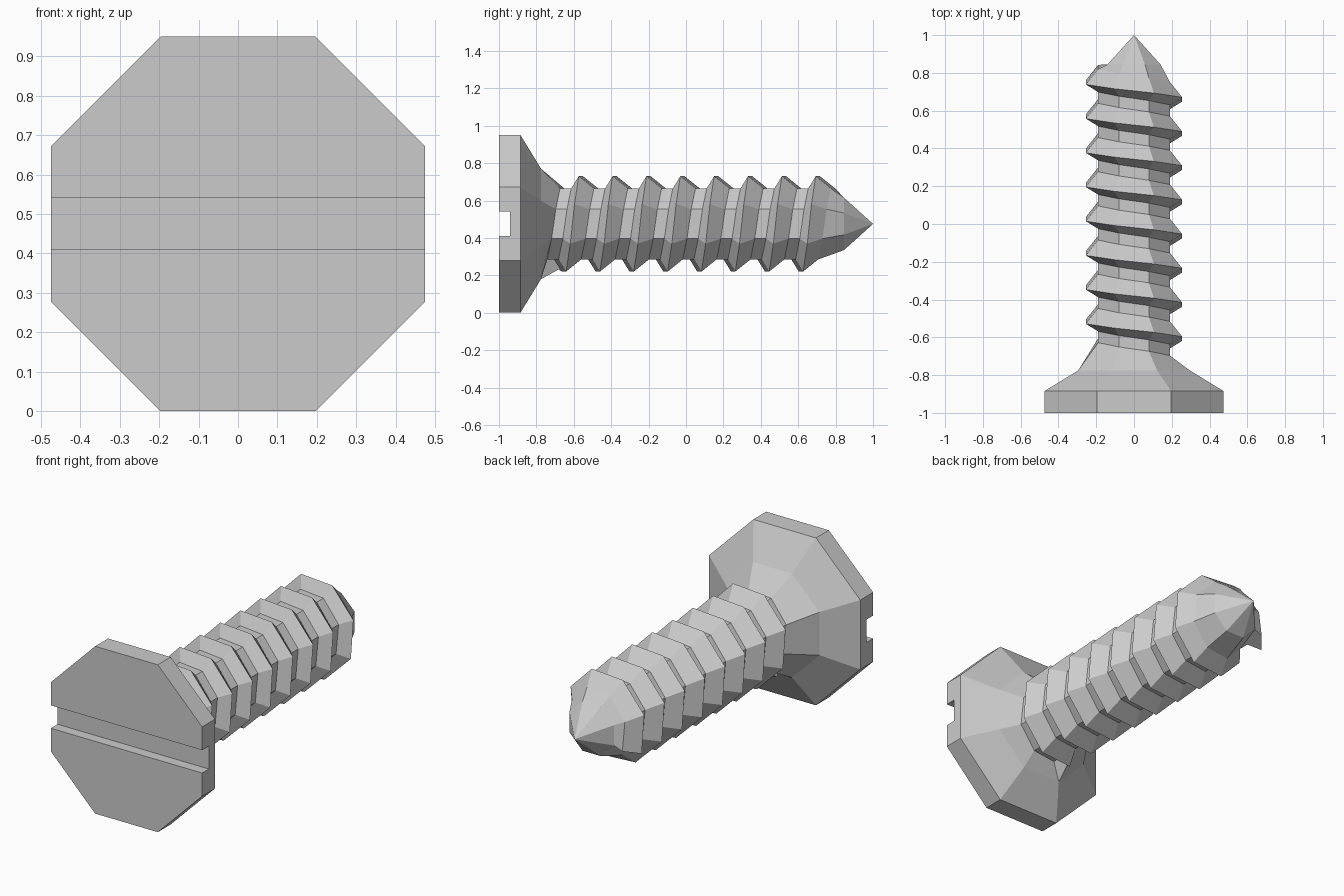
import bpy
import bmesh
from math import cos, sin, pi, radians

cube = bpy.data.objects.get("Cube")
if cube:
    bpy.data.objects.remove(cube, do_unlink=True)

SIDES = 8
AXIS_Z = 0.475
FLAT = 1 / cos(pi / SIDES)      # distance to a flat -> distance to a corner
START = radians(-112.5)         # angle where the thread begins

steel = bpy.data.materials.new("steel_grey")
steel.use_nodes = True
GREY = (0.6, 0.6, 0.6, 1)
steel.diffuse_color = GREY
steel.node_tree.nodes["Principled BSDF"].inputs["Base Color"].default_value = GREY


def corner(bm, i, apothem, y):
    """Vertex on corner i of an octagon around the screw axis."""
    a = START + i * 2 * pi / SIDES
    r = apothem * FLAT
    return bm.verts.new((r * cos(a), y, AXIS_Z + r * sin(a)))


def ring(bm, apothem, y):
    return [corner(bm, i, apothem, y) for i in range(SIDES)]


def finish(bm, name):
    bmesh.ops.recalc_face_normals(bm, faces=bm.faces[:])
    mesh = bpy.data.meshes.new(name)
    bm.to_mesh(mesh)
    bm.free()
    mesh.materials.append(steel)
    obj = bpy.data.objects.new(name, mesh)
    bpy.context.collection.objects.link(obj)
    return obj


# Head: octagonal plate with a countersunk back
bm = bmesh.new()
rings = [ring(bm, r, y) for r, y in ((0.475, -1), (0.475, -0.885), (0.295, -0.775))]
for low, high in zip(rings, rings[1:]):
    for j in range(SIDES):
        k = (j + 1) % SIDES
        bm.faces.new((low[j], low[k], high[k], high[j]))
bm.faces.new(rings[0])
bm.faces.new(rings[-1])
head = finish(bm, "slotted_head")

# Driver slot cut straight across the head
bm = bmesh.new()
bmesh.ops.create_cube(bm, size=1)
bmesh.ops.scale(bm, vec=(2, 0.12, 0.13), verts=bm.verts)
bmesh.ops.translate(bm, vec=(0, -1, AXIS_Z), verts=bm.verts)
cutter = finish(bm, "slot_cutter")
cutter.hide_render = True
cut = head.modifiers.new("slot", 'BOOLEAN')
cut.operation = 'DIFFERENCE'
cut.solver = 'EXACT'
cut.object = cutter
bpy.context.view_layer.objects.active = head
bpy.ops.object.modifier_apply(modifier=cut.name)
bpy.data.objects.remove(cutter, do_unlink=True)

# Threaded shank: a helical sweep of valley, steep flank, crest and long flank
PITCH = 0.181
STEPS = 63
CORE, CREST = 0.19, 0.255


def crest_y(i):
    return -0.664 + i * PITCH / SIDES


bm = bmesh.new()
base = ring(bm, 0.295, -0.775)
neck = ring(bm, 0.14, 0.845)
valley = [corner(bm, i, CORE, crest_y(i) - 0.1) for i in range(STEPS + SIDES + 1)]
foot = [corner(bm, i, CORE, crest_y(i) - 0.04) for i in range(STEPS + 1)]
crest = [corner(bm, i, CREST, crest_y(i)) for i in range(STEPS + 1)]


def strip(a, b, count):
    for i in range(count):
        bm.faces.new((a[i], a[i + 1], b[i + 1], b[i]))


strip(valley, foot, STEPS)
strip(foot, crest, STEPS)
strip(crest, valley[SIDES:], STEPS)

# Flare into the head, and the blunt start of the thread
strip(base + base[:1], valley, SIDES)
bm.faces.new((base[0], valley[0], foot[0], crest[0], valley[SIDES]))
bm.faces.new(base)

# Taper to the point, and the blunt end of the thread
turned = [neck[(STEPS + j) % SIDES] for j in range(SIDES + 1)]
strip(valley[STEPS:], turned, SIDES)
bm.faces.new((valley[STEPS], foot[STEPS], crest[STEPS], valley[STEPS + SIDES], turned[0]))
tip = bm.verts.new((0, 1, AXIS_Z))
for j in range(SIDES):
    bm.faces.new((neck[j], neck[(j + 1) % SIDES], tip))
finish(bm, "threaded_shank")
